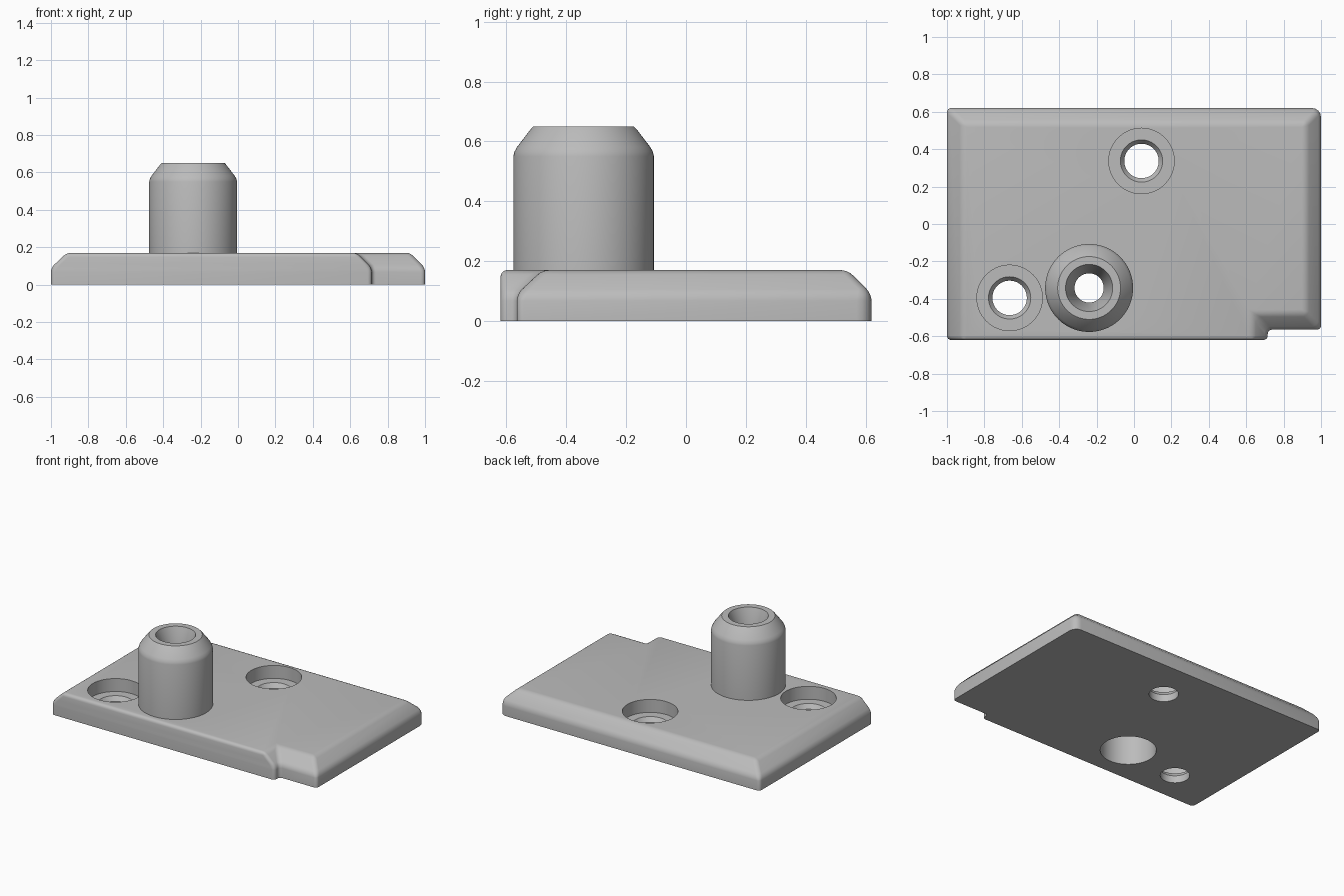
import bpy, bmesh, math

if "Cube" in bpy.data.objects:
    bpy.data.objects.remove(bpy.data.objects["Cube"], do_unlink=True)

HEIGHT, SHOULDER = 0.17, 0.09

grey = bpy.data.materials.new("plain grey")
grey.use_nodes = True
grey.diffuse_color = (0.5, 0.5, 0.5, 1)
grey.node_tree.nodes["Principled BSDF"].inputs["Base Color"].default_value = (0.5, 0.5, 0.5, 1)


def make_object(name, bm):
    bmesh.ops.recalc_face_normals(bm, faces=bm.faces)
    mesh = bpy.data.meshes.new(name)
    bm.to_mesh(mesh)
    bm.free()
    mesh.materials.append(grey)
    obj = bpy.data.objects.new(name, mesh)
    bpy.context.collection.objects.link(obj)
    return obj


def lathe(name, centre, profile, sides=96):
    """Closed solid turned from (radius, z) points, capped at both ends."""
    bm = bmesh.new()
    rings = []
    for r, z in profile:
        rings.append([bm.verts.new((centre[0] + r * math.cos(math.tau * i / sides),
                                    centre[1] + r * math.sin(math.tau * i / sides), z))
                      for i in range(sides)])
    for a, b in zip(rings, rings[1:]):
        for i in range(sides):
            j = (i + 1) % sides
            bm.faces.new((a[i], a[j], b[j], b[i]))
    bm.faces.new(rings[0])
    bm.faces.new(rings[-1])
    return make_object(name, bm)


def apply_modifier(obj, mod):
    bpy.context.view_layer.objects.active = obj
    bpy.ops.object.modifier_apply(modifier=mod.name)


def combine(obj, other, operation):
    mod = obj.modifiers.new("combine", 'BOOLEAN')
    mod.operation, mod.object, mod.solver = operation, other, 'EXACT'
    apply_modifier(obj, mod)
    bpy.data.objects.remove(other, do_unlink=True)


# Plate: notched outline, sloped on every side but the front
outer = [(-1, -.62), (.715, -.62), (.715, -.565), (1, -.565), (1, .62), (-1, .62)]
inner = [(-.915, -.62), (.635, -.62), (.635, -.48), (.92, -.48), (.92, .54), (-.915, .54)]
bm = bmesh.new()
levels = [[bm.verts.new((x, y, z)) for x, y in pts]
          for pts, z in ((outer, 0), (outer, SHOULDER), (inner, HEIGHT))]
n = len(outer)
bm.faces.new(levels[0])
bm.faces.new(levels[2])
for low, high in zip(levels, levels[1:]):
    for i in range(n):
        j = (i + 1) % n
        bm.faces.new((low[i], low[j], high[j], high[i]))
bmesh.ops.dissolve_limit(bm, angle_limit=0.01, verts=bm.verts, edges=bm.edges)

# Soften all edges above the flat underside, most at the back left corner
weight = bm.edges.layers.float.new("bevel_weight_edge")
for e in bm.edges:
    if max(v.co.z for v in e.verts) > 0:
        corner = all(v.co.x > .99 and v.co.y > .6 for v in e.verts)
        e[weight] = 1.0 if corner else 0.45
plate = make_object("mounting_plate", bm)
bevel = plate.modifiers.new("soft edges", 'BEVEL')
bevel.limit_method, bevel.width, bevel.segments = 'WEIGHT', 0.05, 4
apply_modifier(plate, bevel)

# Post with a tapered top
POST = (-.24, -.342)
post = lathe("post", POST, [(.235, .1), (.235, .55), (.231, .566), (.222, .582),
                            (.176, .642), (.168, .65)])
combine(plate, post, 'UNION')

# Post bore: wide from below, narrow throat, funnel at the top
bore = lathe("bore_cutter", POST, [(.175, -.1), (.175, .35), (.078, .35), (.078, .51),
                                   (.126, .65), (.126, .75)])
combine(plate, bore, 'DIFFERENCE')

# Two counterbored screw holes
for centre in ((.04, .337), (-.665, -.395)):
    hole = lathe("hole_cutter", centre, [(.092, -.1), (.092, .05), (.113, .08),
                                         (.175, .08), (.175, .3)])
    combine(plate, hole, 'DIFFERENCE')

bpy.ops.object.select_all(action='DESELECT')
plate.select_set(True)
bpy.context.view_layer.objects.active = plate
bpy.ops.object.shade_smooth_by_angle(angle=math.radians(30))
